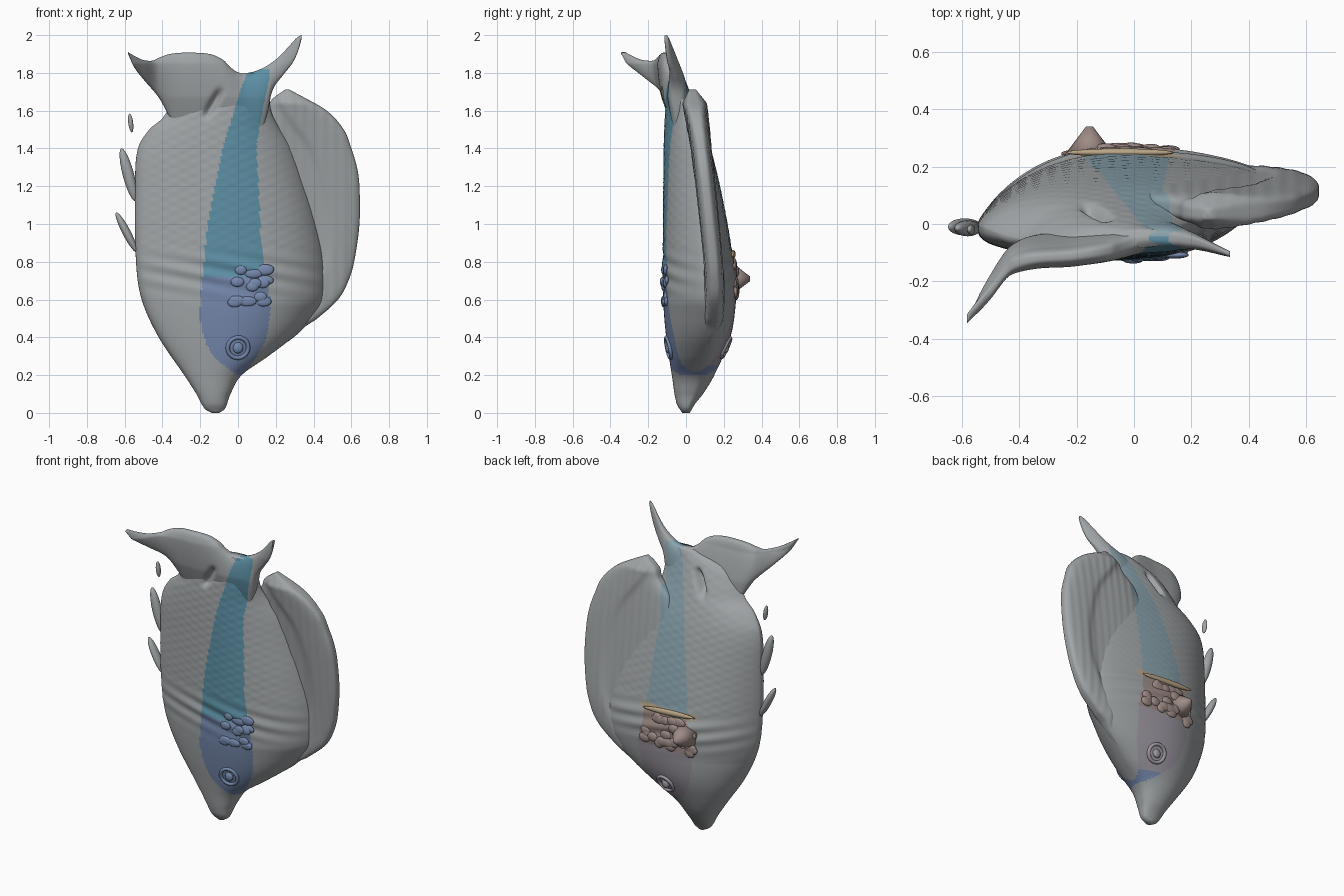
import bpy, bmesh, math, random
from mathutils import Matrix, Vector

if "Cube" in bpy.data.objects:
    bpy.data.objects.remove(bpy.data.objects["Cube"])

random.seed(4)
COLORS = {
    "grey": (0.36, 0.38, 0.39), "teal": (0.11, 0.28, 0.38), "blue": (0.18, 0.25, 0.42),
    "pale_teal": (0.25, 0.36, 0.41), "mauve": (0.34, 0.31, 0.36),
    "brown": (0.34, 0.26, 0.24), "ochre": (0.48, 0.38, 0.24),
}
NAMES = list(COLORS)
MATS = []
for n, c in COLORS.items():
    m = bpy.data.materials.new(n)
    m.diffuse_color = (*c, 1)
    m.use_nodes = True
    m.node_tree.nodes["Principled BSDF"].inputs["Base Color"].default_value = m.diffuse_color
    MATS.append(m)


def curve(*pts):
    """Smooth function through (position, value) pairs."""
    def slope(i):
        a, b = pts[max(i - 1, 0)], pts[min(i + 1, len(pts) - 1)]
        return (b[1] - a[1]) / (b[0] - a[0])

    def f(s):
        s = min(max(s, pts[0][0]), pts[-1][0])
        i = 0
        while i < len(pts) - 2 and s > pts[i + 1][0]:
            i += 1
        h = pts[i + 1][0] - pts[i][0]
        t = (s - pts[i][0]) / h
        return ((2*t**3 - 3*t*t + 1) * pts[i][1] + (t**3 - 2*t*t + t) * h * slope(i)
                + (3*t*t - 2*t**3) * pts[i + 1][1] + (t**3 - t*t) * h * slope(i + 1))
    return f


# Coloured stripe limits, shared by front and back
stripe_l = curve((.2, 0), (.27, -.1), (.35, -.16), (.5, -.2), (.8, -.18), (1, -.16),
                 (1.2, -.12), (1.4, -.08), (1.6, -.02), (1.8, .05), (1.9, .12))
stripe_r = curve((.2, .03), (.3, .1), (.4, .15), (.6, .17), (.8, .13), (1.2, .11),
                 (1.4, .10), (1.6, .13), (1.8, .17), (1.9, .16))


def paint(p, back):
    x, y, z = p
    if back and .82 < z < .86 and -.24 < x < .16:
        return "ochre"
    if not .2 < z < 1.82 or not stripe_l(z) < x < stripe_r(z):
        return "grey"
    if back:
        return "blue" if z < .25 else "mauve" if z < .6 else "brown" if z < .82 else "pale_teal"
    return "blue" if z < .72 else "teal"


def sheet(name, s0, s1, count, ring, sides=120):
    """Loft closed rings; ring(s, angle) gives a point, sin(angle) > 0 is the back."""
    bm = bmesh.new()
    rows = []
    for i in range(count + 1):
        s = s0 + (s1 - s0) * i / count
        rows.append([bm.verts.new(ring(s, 2 * math.pi * (j + .5) / sides)) for j in range(sides)])
    for a, b in zip(rows, rows[1:]):
        for j in range(sides):
            k = (j + 1) % sides
            f = bm.faces.new((a[j], a[k], b[k], b[j]))
            f.material_index = NAMES.index(paint(f.calc_center_median(), j < sides / 2))
    bm.faces.new(rows[0])
    bm.faces.new(rows[-1])
    bmesh.ops.recalc_face_normals(bm, faces=bm.faces)
    return finish(name, bm, MATS)


def finish(name, bm, mats):
    me = bpy.data.meshes.new(name)
    for f in bm.faces:
        f.smooth = True
    bm.to_mesh(me)
    bm.free()
    for m in mats:
        me.materials.append(m)
    ob = bpy.data.objects.new(name, me)
    bpy.context.collection.objects.link(ob)
    return ob


def blob(name, loc, size, color="grey", tilt=0):
    bm = bmesh.new()
    bmesh.ops.create_uvsphere(bm, u_segments=20, v_segments=12, radius=1)
    bm.transform(Matrix.Translation(loc) @ Matrix.Rotation(tilt, 4, 'Y')
                 @ Matrix.Diagonal((*size, 1)))
    return finish(name, bm, [MATS[NAMES.index(color)]])


def dent(x, y, z, mid):
    """Diagonal slit at the root of the tail."""
    dx, dz = x + .13, z - 1.64
    u, v = dx * .86 - dz * .5, dx * .5 + dz * .86
    return y + (mid - y) * .6 * math.exp(-(u / .02)**2 - (v / .075)**4)


# Body and head
xl = curve((0, -.14), (.02, -.175), (.1, -.22), (.2, -.285), (.4, -.42), (.6, -.51), (.8, -.54),
           (1.2, -.545), (1.4, -.53), (1.5, -.47), (1.56, -.40), (1.65, -.34), (1.74, -.24), (1.8, -.06))
xr = curve((0, -.10), (.02, -.07), (.1, -.04), (.2, .02), (.3, .16), (.4, .29), (.5, .39), (.6, .46),
           (.8, .46), (1, .42), (1.2, .36), (1.4, .29), (1.54, .2), (1.6, .175), (1.7, .165), (1.8, .15))
yf = curve((0, -.02), (.05, -.05), (.2, -.075), (.4, -.105), (.6, -.12), (1.2, -.12), (1.6, -.11), (1.8, -.08))
yb = curve((0, .02), (.05, .05), (.1, .09), (.2, .15), (.4, .235), (.6, .265), (.75, .265), (.85, .245),
           (1, .22), (1.2, .18), (1.4, .13), (1.6, .06), (1.8, -.02))
yr = curve((0, 0), (.2, .05), (.5, .145), (.8, .14), (1.2, .1), (1.4, .07), (1.6, -.01), (1.8, -.05))
yl = curve((0, 0), (.4, .01), (1, 0), (1.4, -.01), (1.6, -.06), (1.8, -.06))
flat_l = curve((0, .7), (1.3, .65), (1.6, 1), (1.8, 1))


def body(z, a):
    c, s = math.cos(a), math.sin(a)
    x = (xl(z) + xr(z)) / 2 + (xr(z) - xl(z)) / 2 * c
    mid = yl(z) + (yr(z) - yl(z)) * (c + 1) / 2
    w = (1 + math.tanh(4 * c)) / 2          # 0 on the left, 1 on the right
    tall = min(1, max(0, (z - .25) / .3))   # the snout stays round
    back = .85 + tall * (.65 - .45 * w)
    front = flat_l(z) * (1 - w) + (.75 + .55 * tall) * w
    y = mid + ((yb(z) - mid) * s**back if s > 0 else (yf(z) - mid) * (-s)**front)
    # gill folds across the cheek, then fine scale rows
    fold = math.exp(-((z - .74) / .1)**2) * .006 * math.sin(70 * z + 14 * x)
    rows = .0012 * math.sin(125 * z) * math.sin(60 * x) if z > .85 else 0
    y += (fold + rows) * abs(s)
    return Vector((x, dent(x, y, z, mid), z))


def skin(x, z, back):
    """Point on the body surface at x, z."""
    c = (2 * x - xl(z) - xr(z)) / (xr(z) - xl(z))
    return body(z, math.acos(c) * (1 if back else -1))


sheet("fish_body", 0, 1.8, 180, body, 200)

# Broad fin on the right, with a thick rim and fine rays
fin_in = curve((.3, -.02), (1.2, 0), (1.5, .06), (1.6, .15), (1.66, .18), (1.712, .25))
fin_out = curve((.3, .15), (.4, .295), (.46, .36), (.5, .42), (.6, .53), (.7, .585), (.8, .615), (1, .643),
                (1.2, .643), (1.3, .63), (1.4, .60), (1.5, .56), (1.6, .47), (1.67, .35), (1.712, .27))
fin_mid = curve((.3, .11), (.5, .145), (.7, .15), (1, .125), (1.4, .08), (1.712, .035))
rim = curve((.5, .32), (.8, .46), (1, .48), (1.2, .45), (1.4, .38), (1.6, .24), (1.7, .2))


def side_fin(z, a):
    c, s = math.cos(a), math.sin(a)
    lo, hi = fin_in(z), fin_out(z)
    x = (lo + hi) / 2 + (hi - lo) / 2 * c
    ends = min(1, .25 + (1.715 - z) / .1, .2 + (z - .3) / .2)
    t = (.05 + .008 * math.tanh((x - rim(z)) / .02) + .05 * max(0, .4 - x)) * ends
    t += .0014 * math.sin(115 * x) * ends
    return Vector((x, fin_mid(z) + math.copysign(abs(s)**.55, s) * t, z))


sheet("side_fin", .3, 1.712, 130, side_fin)

# Forked tail, lofted across x
tail_top = curve((-.582, 1.91), (-.54, 1.885), (-.5, 1.868), (-.45, 1.865), (-.42, 1.88), (-.36, 1.9), (-.28, 1.907),
                 (-.15, 1.9), (-.08, 1.87), (-.04, 1.83), (0, 1.803), (.05, 1.80), (.12, 1.82), (.2, 1.87),
                 (.26, 1.93), (.31, 1.985), (.335, 2.0))
tail_low = curve((-.582, 1.9), (-.55, 1.83), (-.5, 1.765), (-.42, 1.67), (-.37, 1.58), (-.3, 1.45),
                 (.1, 1.45), (.155, 1.58), (.18, 1.70), (.24, 1.79), (.29, 1.855), (.32, 1.92), (.335, 1.975))
tail_mid = curve((-.582, -.33), (-.5, -.235), (-.42, -.14), (-.2, -.11), (-.05, -.085), (.05, -.05),
                 (.2, -.06), (.335, -.105))
tail_half = curve((-.582, .015), (-.45, .04), (-.2, .05), (.1, .055), (.2, .03), (.335, .01))


def tail(x, a):
    # angle starts at the top edge; back is sin > 0
    c, s = math.cos(a), math.sin(a)
    lo, hi = tail_low(x), tail_top(x)
    z = (lo + hi) / 2 + (hi - lo) / 2 * c
    blend = min(1, max(0, (z - 1.45) / .4))
    mid = -.04 + (tail_mid(x) + .04) * blend
    half = tail_half(x) * (.4 + .6 * min(1, blend * 1.8))
    y = mid + math.copysign(abs(s)**.7, s) * half
    return Vector((x, dent(x, y, z, mid), z))


sheet("tail_fin", -.582, .335, 120, tail, 120)

# Small finlets along the left edge, the top one detached
blob("finlet_low", (-.59, -.01, .955), (.022, .03, .12), tilt=-.48)
blob("finlet_middle", (-.58, -.015, 1.26), (.03, .028, .145), tilt=-.26)
blob("finlet_top", (-.568, -.02, 1.535), (.013, .018, .05), tilt=-.12)

# Eyes on both faces: ring and pupil set into the skin
for side, color in (("front", "blue"), ("back", "mauve")):
    back = side == "back"
    x, z, d = 0, .345, .03
    p = skin(x, z, back)
    normal = (skin(x + d, z, back) - skin(x - d, z, back)).cross(
        skin(x, z + d, back) - skin(x, z - d, back)).normalized()
    bpy.ops.mesh.primitive_torus_add(location=p, rotation=normal.to_track_quat('Z', 'Y').to_euler(),
                                     major_radius=.055, minor_radius=.011,
                                     major_segments=32, minor_segments=10)
    ring = bpy.context.object
    ring.name = side + "_eye_ring"
    ring.data.materials.append(MATS[NAMES.index(color)])
    for poly in ring.data.polygons:
        poly.use_smooth = True
    blob(side + "_eye", p, (.027, .016, .03), color)

# Knobbly gill lumps, front and back
for i in range(16):
    p = skin(random.uniform(-.05, .16), random.uniform(.57, .8), False)
    blob("front_gill_lump", p, (random.uniform(.03, .05), .012, .026), "blue")
for i in range(22):
    p = skin(random.uniform(-.22, .12), random.uniform(.6, .8), True)
    blob("back_gill_lump", p, (random.uniform(.03, .055), .014, .03), "brown")

# Pointed peak on the back
bm = bmesh.new()
bmesh.ops.create_cone(bm, cap_ends=True, segments=24, radius1=.095, radius2=.012, depth=.11)
bm.transform(Matrix.Translation((-.155, .285, .71)) @ Matrix.Rotation(-math.pi / 2, 4, 'X'))
finish("back_gill_peak", bm, [MATS[NAMES.index("brown")]])
blob("back_gill_ridge", skin(-.05, .84, True), (.19, .014, .018), "ochre", .06)
